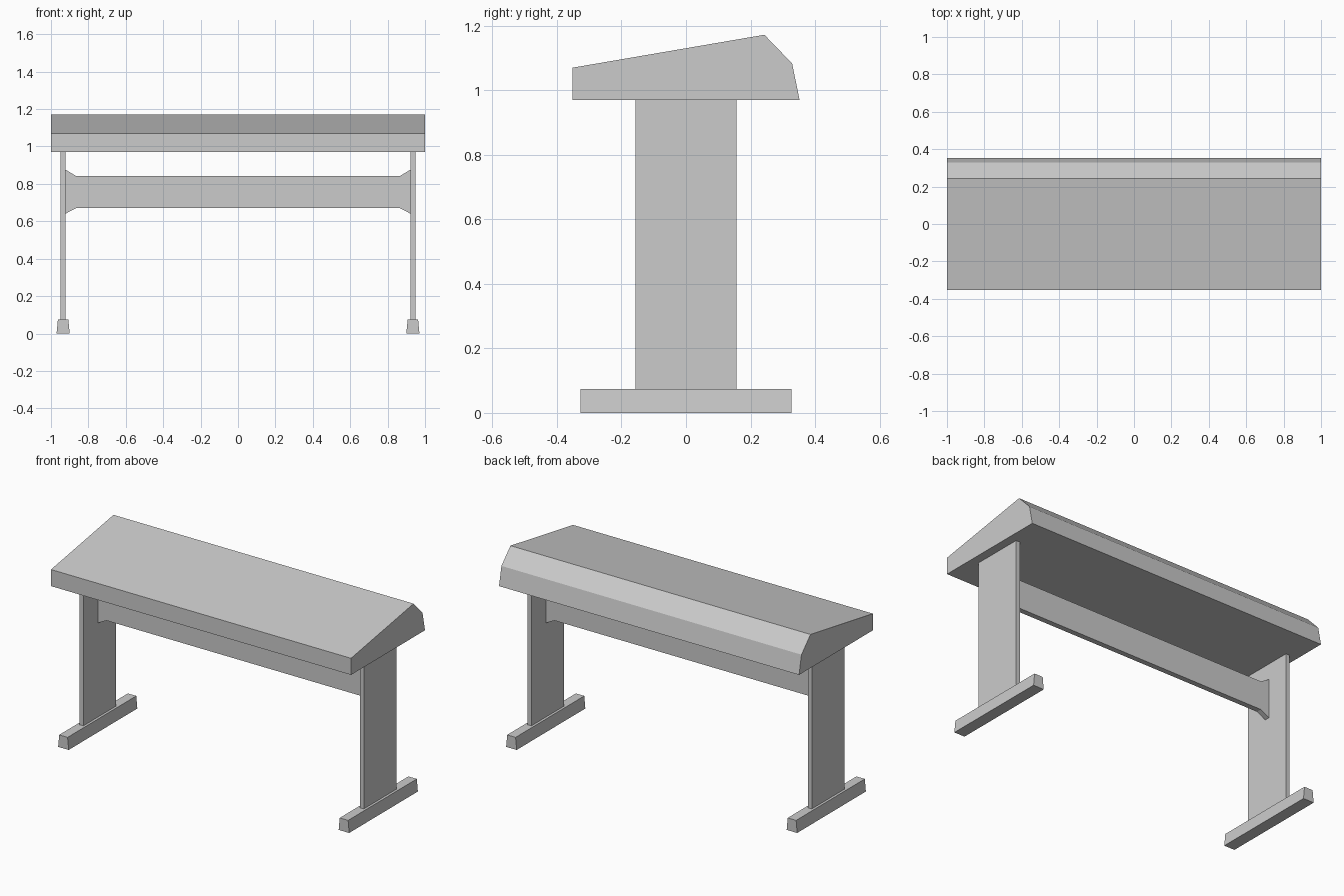
import bpy
import bmesh
from mathutils import Vector

cube = bpy.data.objects.get("Cube")
if cube:
    bpy.data.objects.remove(cube, do_unlink=True)

# Single flat colour
grey = bpy.data.materials.new("light grey")
grey.use_nodes = True
colour = (0.6, 0.6, 0.6, 1)
grey.diffuse_color = colour
grey.node_tree.nodes["Principled BSDF"].inputs["Base Color"].default_value = colour


def extrude_profile(name, points, place, offset):
    """Extrude a 2D outline, mapped to 3D by place, along offset."""
    bm = bmesh.new()
    face = bm.faces.new([bm.verts.new(place(a, b)) for a, b in points])
    result = bmesh.ops.extrude_face_region(bm, geom=[face])
    moved = [g for g in result["geom"] if isinstance(g, bmesh.types.BMVert)]
    bmesh.ops.translate(bm, verts=moved, vec=Vector(offset))
    bmesh.ops.recalc_face_normals(bm, faces=bm.faces)
    mesh = bpy.data.meshes.new(name)
    bm.to_mesh(mesh)
    bm.free()
    mesh.materials.append(grey)
    obj = bpy.data.objects.new(name, mesh)
    bpy.context.collection.objects.link(obj)
    return obj


# Sloping top with a bevelled back
top_profile = [(-0.352, 0.97), (0.352, 0.97), (0.329, 1.083), (0.243, 1.172), (-0.352, 1.07)]
extrude_profile("sloped_top", top_profile, lambda y, z: (-1, y, z), (2, 0, 0))

# Crossbeam, flared where it meets the legs
half = [(0.865, 0.67), (0.924, 0.64), (0.924, 0.877), (0.865, 0.842)]
beam_profile = half + [(-x, z) for x, z in reversed(half)]
extrude_profile("crossbeam", beam_profile, lambda x, z: (x, -0.016, z), (0, 0.032, 0))

# Panel legs on tapered feet
for side, cx in (("left", 0.935), ("right", -0.935)):
    leg = [(-0.013, 0.072), (0.013, 0.072), (0.013, 0.97), (-0.013, 0.97)]
    extrude_profile(side + "_leg", leg, lambda x, z: (cx + x, -0.156, z), (0, 0.312, 0))
    foot = [(-0.035, 0), (0.035, 0), (0.028, 0.074), (-0.028, 0.074)]
    extrude_profile(side + "_foot", foot, lambda x, z: (cx + x, -0.327, z), (0, 0.654, 0))
